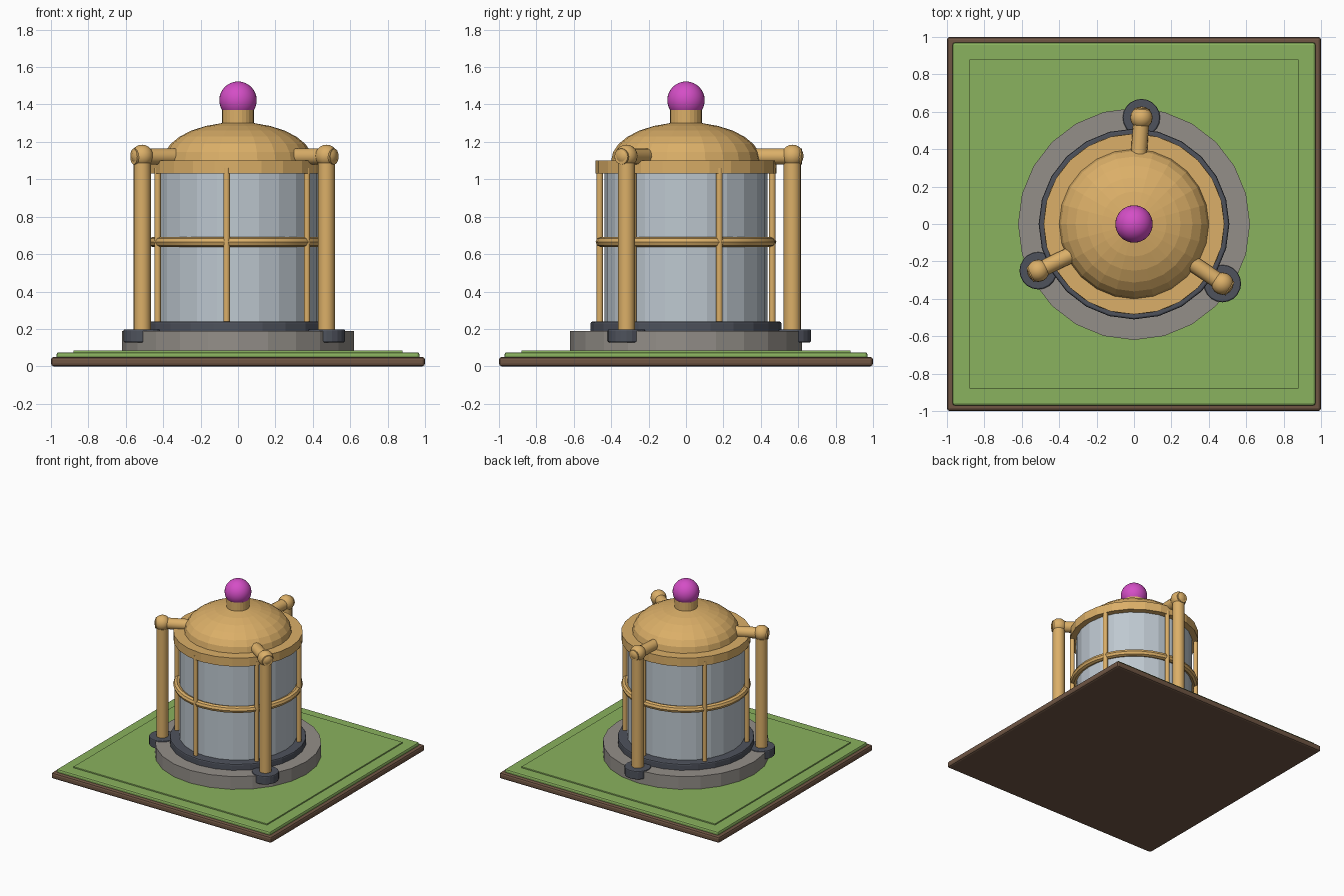
import bpy, math
from mathutils import Vector

cube = bpy.data.objects.get("Cube")
if cube:
    bpy.data.objects.remove(cube, do_unlink=True)


def material(name, r, g, b):
    """Flat colour given as 0-255 display values, stored linear."""
    lin = [((c / 255 + 0.055) / 1.055) ** 2.4 for c in (r, g, b)] + [1]
    m = bpy.data.materials.new(name)
    m.use_nodes = True
    m.diffuse_color = lin
    node = m.node_tree.nodes["Principled BSDF"]
    node.inputs["Base Color"].default_value = lin
    node.inputs["Roughness"].default_value = 0.7
    return m


SOIL = material("soil brown", 112, 86, 68)
GRASS = material("grass green", 138, 178, 94)
STONE = material("stone grey", 148, 143, 137)
IRON = material("dark iron", 78, 82, 92)
BRASS = material("brass", 219, 175, 104)
GLASS = material("pale glass", 190, 200, 208)
PINK = material("magenta", 212, 78, 198)


def finish(name, mat, bevel=0, smooth=False):
    ob = bpy.context.object
    ob.name = name
    ob.data.materials.append(mat)
    bpy.ops.object.transform_apply(location=False, rotation=False, scale=True)
    if smooth:
        bpy.ops.object.shade_smooth_by_angle(angle=math.radians(40))
    if bevel:
        mod = ob.modifiers.new("Bevel", "BEVEL")
        mod.width, mod.segments = bevel, 2
        mod.limit_method = "ANGLE"
    return ob


def slab(name, mat, half, z0, z1, bevel):
    bpy.ops.mesh.primitive_cube_add(size=1, location=(0, 0, (z0 + z1) / 2))
    bpy.context.object.scale = (2 * half, 2 * half, z1 - z0)
    return finish(name, mat, bevel)


def rod(name, mat, a, b, radius, sides=16, bevel=0, smooth=False):
    """Cylinder between two points."""
    a, b = Vector(a), Vector(b)
    d = b - a
    bpy.ops.mesh.primitive_cylinder_add(vertices=sides, radius=radius, depth=d.length,
                                        location=(a + b) / 2,
                                        rotation=d.to_track_quat("Z", "Y").to_euler())
    return finish(name, mat, bevel, smooth)


def drum(name, mat, radius, z0, z1, sides=24, bevel=0):
    return rod(name, mat, (0, 0, z0), (0, 0, z1), radius, sides, bevel)


def ball(name, mat, centre, radius, segments=24, rings=12, smooth=False):
    bpy.ops.mesh.primitive_uv_sphere_add(segments=segments, ring_count=rings,
                                         radius=radius, location=centre)
    return finish(name, mat, smooth=smooth)


def polar(radius, degrees, z):
    t = math.radians(degrees)
    return (radius * math.cos(t), radius * math.sin(t), z)


# Ground tile
slab("soil_tile", SOIL, 1.0, 0, 0.05, 0.015)
slab("grass_tile", GRASS, 0.97, 0.03, 0.075, 0.012)
slab("grass_inner_panel", GRASS, 0.88, 0.06, 0.085, 0.003)

# Foundation and glazed drum
drum("stone_foundation", STONE, 0.62, 0.07, 0.19)
drum("iron_base_ring", IRON, 0.51, 0.17, 0.24, bevel=0.01)
drum("glass_drum", GLASS, 0.437, 0.22, 1.06)

# Roof: rim, dome, neck and finial
drum("roof_rim", BRASS, 0.483, 1.03, 1.10)
bpy.ops.mesh.primitive_uv_sphere_add(segments=24, ring_count=14, radius=1, location=(0, 0, 1.10))
bpy.context.object.scale = (0.40, 0.40, 0.205)
finish("roof_dome", BRASS)
drum("finial_neck", BRASS, 0.085, 1.27, 1.37)
ball("finial_ball", PINK, (0, 0, 1.423), 0.10, 32, 16, smooth=True)

# Cage around the glass
bpy.ops.mesh.primitive_torus_add(major_segments=32, minor_segments=8, major_radius=0.456,
                                 minor_radius=0.027, location=(0, 0, 0.665))
finish("cage_hoop", BRASS, smooth=True)
for i in range(6):
    angle = 22.5 + 60 * i
    rod(f"cage_bar_{i + 1}", BRASS, polar(0.465, angle, 0.22), polar(0.465, angle, 1.06),
        0.018, 10, smooth=True)

# Three outer posts with feet, knuckles and arms reaching to the dome
for i in range(3):
    angle = 86 + 120 * i
    n = i + 1
    rod(f"post_foot_{n}", IRON, polar(0.57, angle, 0.128), polar(0.57, angle, 0.198),
        0.10, 20, bevel=0.008)
    rod(f"post_{n}", BRASS, polar(0.57, angle, 0.18), polar(0.57, angle, 1.125),
        0.046, 16, smooth=True)
    ball(f"post_knuckle_{n}", BRASS, polar(0.57, angle, 1.125), 0.06, 16, 10, smooth=True)
    rod(f"roof_arm_{n}", BRASS, polar(0.36, angle, 1.122), polar(0.62, angle, 1.122),
        0.043, 16, smooth=True)
